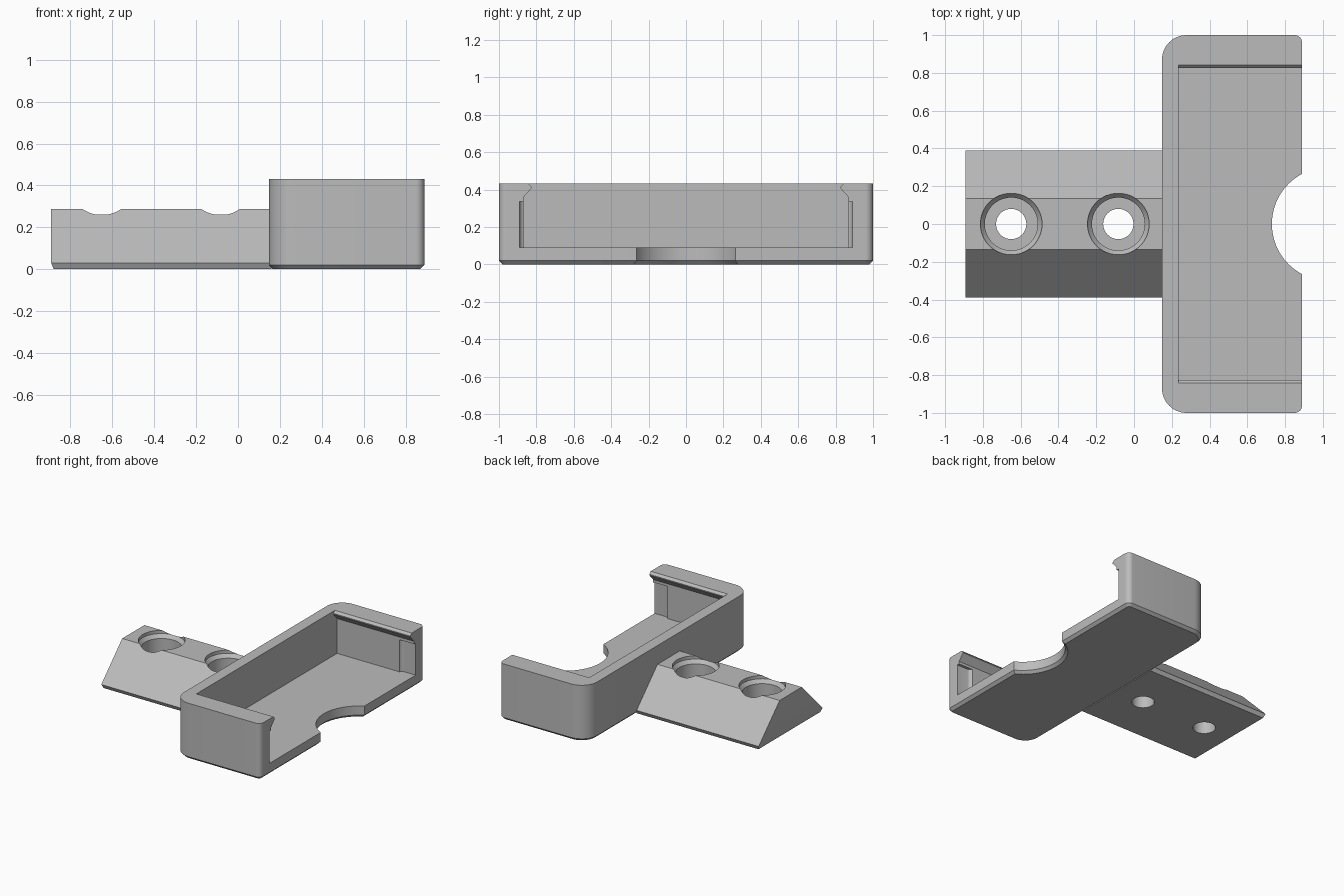
import bpy, bmesh, math
from mathutils import Vector

if "Cube" in bpy.data.objects:
    bpy.data.objects.remove(bpy.data.objects["Cube"])

grey = bpy.data.materials.new("plain grey")
grey.diffuse_color = (0.5, 0.5, 0.5, 1)
grey.use_nodes = True
grey.node_tree.nodes["Principled BSDF"].inputs["Base Color"].default_value = grey.diffuse_color


def loft(name, loops):
    """Closed solid through matching point loops."""
    bm = bmesh.new()
    rings = [[bm.verts.new(p) for p in loop] for loop in loops]
    n = len(rings[0])
    for a, b in zip(rings, rings[1:]):
        for i in range(n):
            j = (i + 1) % n
            bm.faces.new((a[i], a[j], b[j], b[i]))
    bm.faces.new(rings[0][::-1])
    bm.faces.new(rings[-1])
    bmesh.ops.recalc_face_normals(bm, faces=bm.faces[:])
    me = bpy.data.meshes.new(name)
    bm.to_mesh(me)
    bm.free()
    ob = bpy.data.objects.new(name, me)
    bpy.context.collection.objects.link(ob)
    me.materials.append(grey)
    return ob


def lathe(name, cx, profile, n=64):
    """Solid of revolution about a vertical axis at (cx, 0)."""
    return loft(name, [[(cx + r * math.cos(2 * math.pi * i / n),
                         r * math.sin(2 * math.pi * i / n), z) for i in range(n)]
                       for r, z in profile])


def plan(inset, z):
    """Tray outline: large rounded corners on the left, small on the right."""
    pts = []
    x0, x1, y1 = 0.148 + inset, 0.89 - inset, 1.0 - inset
    for sx, sy, r, start in ((1, 1, 0.04, 0), (-1, 1, 0.13, 90),
                             (-1, -1, 0.13, 180), (1, -1, 0.04, 270)):
        r -= inset
        cx = x1 - r if sx > 0 else x0 + r
        for i in range(13):
            a = math.radians(start + i * 7.5)
            pts.append((cx + r * math.cos(a), sy * (y1 - r) + r * math.sin(a), z))
    return pts


def cut(target, cutter):
    m = target.modifiers.new("cut", 'BOOLEAN')
    m.operation, m.solver, m.object = 'DIFFERENCE', 'EXACT', cutter
    bpy.context.view_layer.objects.active = target
    bpy.ops.object.modifier_apply(modifier=m.name)
    bpy.data.objects.remove(cutter)


def finish(ob):
    bpy.ops.object.select_all(action='DESELECT')
    ob.select_set(True)
    bpy.context.view_layer.objects.active = ob
    bpy.ops.object.shade_smooth_by_angle(angle=math.radians(25))


# Tray body with a chamfered underside
tray = loft("tray", [plan(0.02, 0), plan(0, 0.02), plan(0, 0.432)])

# Open-ended cavity with overhanging lips on both end walls
half = [(0.87, 0.09), (0.87, 0.358), (0.825, 0.408), (0.825, 0.415), (0.842, 0.432), (0.842, 0.5)]
section = half + [(-y, z) for y, z in reversed(half)]
cut(tray, loft("cavity", [[(x, y, z) for y, z in section] for x in (0.235, 1.0)]))

# Shallow rounded relief in each end wall beside the opening
for s in (1, -1):
    arc = [(0.795 - 0.03 * math.sin(math.radians(a)),
            s * (0.86 + 0.03 * math.cos(math.radians(a)))) for a in range(0, 91, 15)]
    relief = [(1.0, s * 0.80), (1.0, s * 0.89)] + arc + [(0.765, s * 0.80)]
    cut(tray, loft("relief", [[(x, y, z) for x, y in relief] for z in (0.09, 0.337)]))

# Finger notch in the floor, chamfered below
cut(tray, lathe("notch", 1.03, [(0.33, -0.01), (0.30, 0.02), (0.30, 0.2)], 96))
finish(tray)

# Mounting arm: trapezoid bar with a slightly tapered foot
def bar(hw, z, inset=0):
    return [(-0.892 + inset, -hw, z), (0.16, -hw, z), (0.16, hw, z), (-0.892 + inset, hw, z)]


arm = loft("mounting_arm", [bar(0.375, 0, 0.012), bar(0.39, 0.03), bar(0.135, 0.287)])

# Two counterbored screw holes
for cx in (-0.65, -0.083):
    cut(arm, lathe("screw_hole", cx, [(0.08, -0.1), (0.08, 0.13), (0.14, 0.13),
                                      (0.14, 0.235), (0.163, 0.262), (0.163, 0.4)]))
finish(arm)
